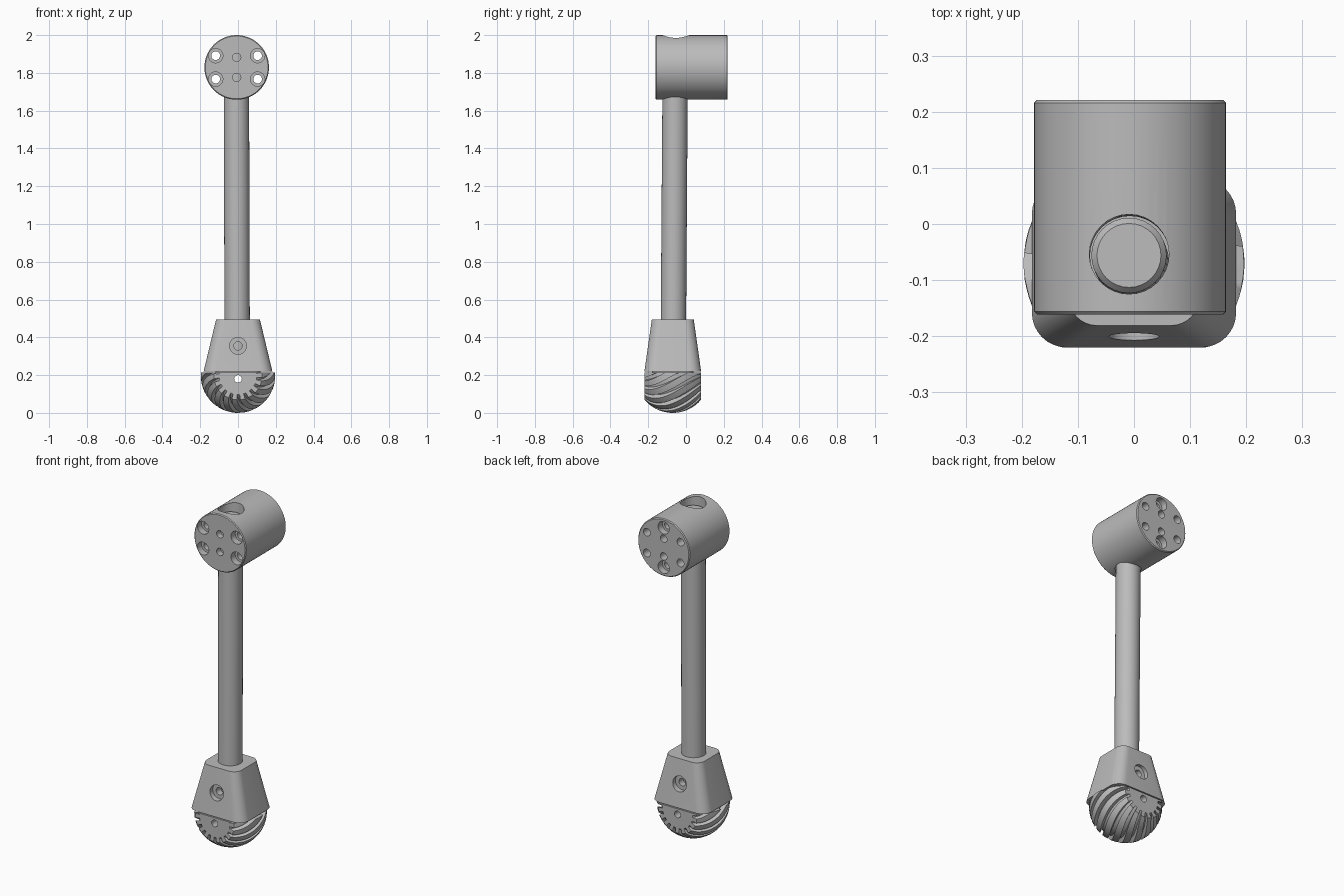
import bpy, bmesh, math
from mathutils import Vector

cube = bpy.data.objects.get("Cube")
if cube:
    bpy.data.objects.remove(cube, do_unlink=True)

grey = bpy.data.materials.new("plain grey")
grey.use_nodes = True
colour = (0.5, 0.5, 0.5, 1)
grey.diffuse_color = colour
grey.node_tree.nodes["Principled BSDF"].inputs["Base Color"].default_value = colour


def make(name, bm):
    bmesh.ops.recalc_face_normals(bm, faces=bm.faces)
    mesh = bpy.data.meshes.new(name)
    bm.to_mesh(mesh)
    bm.free()
    mesh.materials.append(grey)
    ob = bpy.data.objects.new(name, mesh)
    bpy.context.collection.objects.link(ob)
    return ob


def loft(name, rings):
    """Skin equal-length rings of points and cap both ends."""
    bm = bmesh.new()
    rows = [[bm.verts.new(p) for p in ring] for ring in rings]
    n = len(rows[0])
    for a, b in zip(rows, rows[1:]):
        for i in range(n):
            j = (i + 1) % n
            bm.faces.new((a[i], a[j], b[j], b[i]))
    bm.faces.new(rows[0])
    bm.faces.new(rows[-1])
    return make(name, bm)


def rod(name, stations, sides=32):
    """Round bar through a list of (centre, radius) along a straight line."""
    axis = (Vector(stations[-1][0]) - Vector(stations[0][0])).normalized()
    u = axis.orthogonal().normalized()
    v = axis.cross(u)
    turns = [math.tau * i / sides for i in range(sides)]
    return loft(name, [[Vector(c) + r * (u * math.cos(t) + v * math.sin(t))
                        for t in turns] for c, r in stations])


def hole(x, z, r, y0, y1):
    return rod("hole_cutter", [((x, y0, z), r), ((x, y1, z), r)], 24)


def cut(ob, cutters):
    for c in cutters:
        c.hide_render = True
        mod = ob.modifiers.new("cut", 'BOOLEAN')
        mod.operation = 'DIFFERENCE'
        mod.solver = 'EXACT'
        mod.object = c
    graph = bpy.context.evaluated_depsgraph_get()
    mesh = bpy.data.meshes.new_from_object(ob.evaluated_get(graph))
    ob.modifiers.clear()
    ob.data = mesh
    for c in cutters:
        bpy.data.objects.remove(c, do_unlink=True)


def smooth(ob, angle=30):
    bpy.ops.object.select_all(action='DESELECT')
    ob.select_set(True)
    bpy.context.view_layer.objects.active = ob
    bpy.ops.object.shade_smooth_by_angle(angle=math.radians(angle))


# Head: horizontal drum with eased rims
HX, HZ, HR = -0.007, 1.829, 0.171
FRONT, BACK, EASE = -0.161, 0.221, 0.005
head = rod("head_drum", [((HX, FRONT, HZ), HR - EASE), ((HX, FRONT + EASE, HZ), HR),
                         ((HX, BACK - EASE, HZ), HR), ((HX, BACK, HZ), HR - EASE)], 64)
cutters = [rod("bore_cutter", [((-0.007, -0.058, 1.5), 0.071),
                               ((-0.009, -0.053, 2.1), 0.071)])]
for sz in (-1, 1):
    # Four through bolts, counterbored at the front
    for sx in (-1, 1):
        x, z = HX + sx * 0.111, HZ + sz * 0.062
        cutters += [hole(x, z, 0.023, -0.3, 0.3), hole(x, z, 0.038, -0.3, FRONT + 0.04)]
    # Central pin holes
    cutters.append(hole(HX, HZ + sz * 0.053, 0.022, -0.3, 0.3))
    # Counterbored holes at the back
    z = HZ + sz * 0.118
    cutters += [hole(HX, z, 0.022, 0.08, 0.3), hole(HX, z, 0.037, BACK - 0.04, 0.3)]
cut(head, cutters)
smooth(head)

# Shaft, leaning very slightly, with a chamfered top inside the bore
low, high = Vector((-0.004, -0.068, 0.3)), Vector((-0.009, -0.056, 1.95))
shaft = rod("shaft", [(low, 0.067), (low.lerp(high, 0.993), 0.067), (high, 0.057)])
smooth(shaft)

# Tapered foot housing with rounded corners
CY = -0.07


def rounded(hx, hy, r, z, steps=8):
    pts = []
    for k, (sx, sy) in enumerate(((1, 1), (-1, 1), (-1, -1), (1, -1))):
        for i in range(steps + 1):
            t = math.pi / 2 * (k + i / steps)
            pts.append((sx * (hx - r) + r * math.cos(t),
                        CY + sy * (hy - r) + r * math.sin(t), z))
    return pts


housing = loft("foot_housing", [rounded(0.182, 0.15, 0.062, 0.22),
                                rounded(0.116, 0.111, 0.05, 0.495)])
cutters = [hole(0, 0.355, 0.022, CY - 0.3, CY + 0.3)]
for s in (-1, 1):
    cutters.append(hole(0, 0.355, 0.045, CY + s * 0.105, CY + s * 0.3))
cut(housing, cutters)
smooth(housing)

# Ribbed ball foot: flat-sided ball with twisting ribs, halved under the housing
R, CZ, HALF, RIBS = 0.197, 0.197, 0.15, 18
TWIST, DEPTH = math.radians(25), 0.028
profile = [(0, 0), (0.3, 0), (0.6, 0), (0.6, DEPTH), (0.8, DEPTH), (1, DEPTH)]
rings = []
for k in range(21):
    y = HALF * (k / 10 - 1)
    rho = math.sqrt(R * R - y * y)
    ring = []
    for rib in range(RIBS):
        for f, d in profile:
            t = math.tau * (rib + f) / RIBS + TWIST * y / HALF
            ring.append(((rho - d) * math.cos(t), CY + y, CZ + (rho - d) * math.sin(t)))
    rings.append(ring)
foot = loft("ribbed_foot", rings)
bm = bmesh.new()
bmesh.ops.create_cube(bm, size=1)
bmesh.ops.translate(bm, verts=bm.verts, vec=(0, 0, 0.714))
cut(foot, [make("half_cutter", bm), hole(0, 0.18, 0.02, CY - 0.3, CY + 0.3)])
smooth(foot)

# Core block joining the ball to the housing
core = loft("foot_core", [rounded(0.12, 0.11, 0.04, 0.21), rounded(0.12, 0.11, 0.04, 0.23)])
smooth(core)
